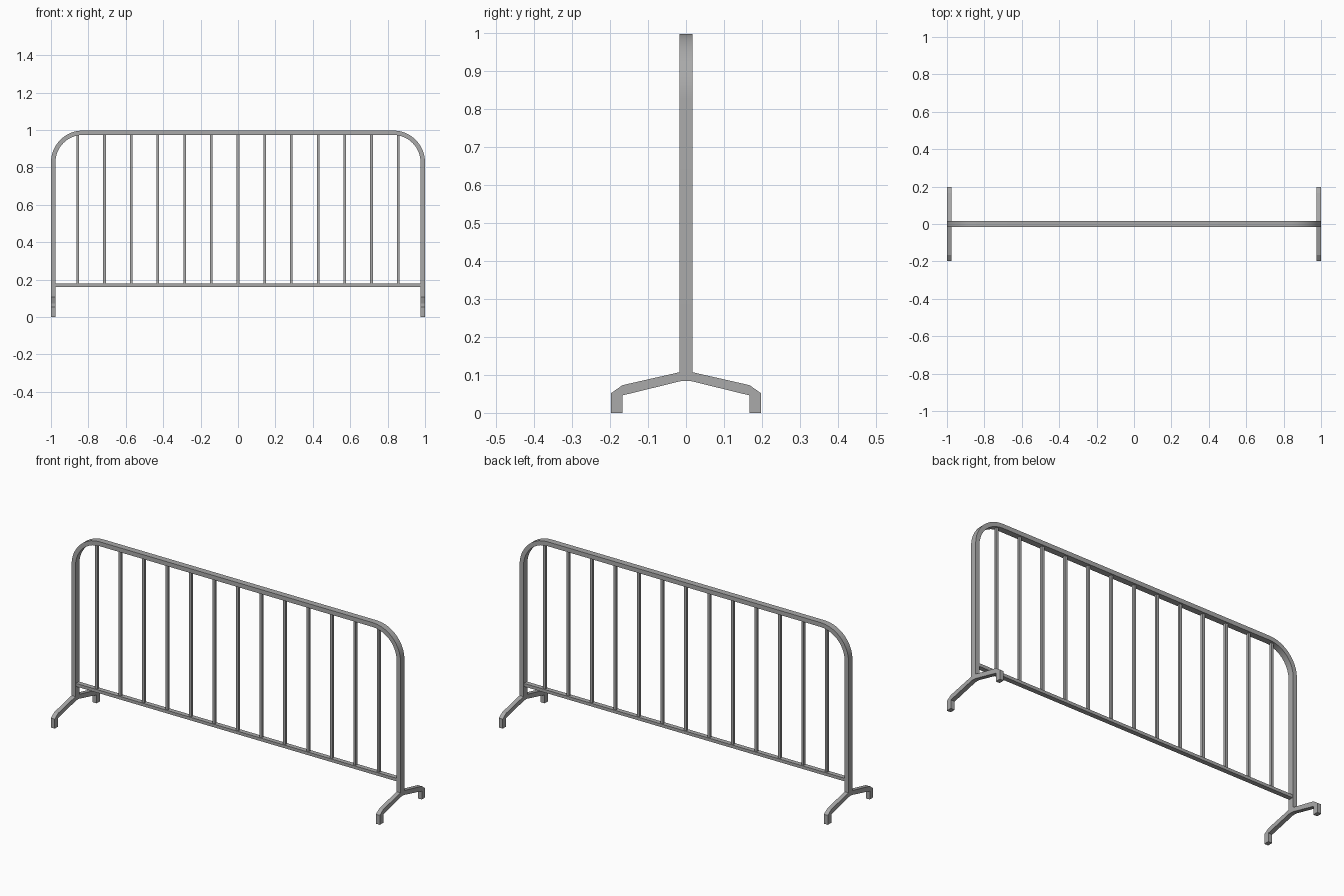
import bpy, bmesh, math
from mathutils import Vector

cube = bpy.data.objects.get("Cube")
if cube:
    bpy.data.objects.remove(cube, do_unlink=True)

steel = bpy.data.materials.new("galvanised_grey")
steel.use_nodes = True
grey = (0.4, 0.4, 0.4, 1)
steel.diffuse_color = grey
steel.node_tree.nodes["Principled BSDF"].inputs["Base Color"].default_value = grey


def finish(name, bm):
    bmesh.ops.recalc_face_normals(bm, faces=bm.faces)
    mesh = bpy.data.meshes.new(name)
    bm.to_mesh(mesh)
    bm.free()
    mesh.materials.append(steel)
    obj = bpy.data.objects.new(name, mesh)
    bpy.context.collection.objects.link(obj)
    return obj


def box(name, centre, size):
    bm = bmesh.new()
    bmesh.ops.create_cube(bm, size=1)
    bmesh.ops.scale(bm, vec=size, verts=bm.verts)
    bmesh.ops.translate(bm, vec=centre, verts=bm.verts)
    return finish(name, bm)


WIDTH, DEPTH, TOP = 0.024, 0.034, 0.997
RADIUS, POST_BASE = 0.17, 0.09
STEPS = 10

# Hooped frame: outer and inner outlines joined into a rectangular bar
half = []
for i in range(STEPS + 1):
    a = math.pi / 2 * i / STEPS
    half.append((Vector((1 - RADIUS, 0, TOP - RADIUS)),
                 Vector((math.cos(a), 0, math.sin(a)))))
path = [(c + d * RADIUS, c + d * (RADIUS - WIDTH)) for c, d in half]
path.insert(0, (Vector((1, 0, POST_BASE)), Vector((1 - WIDTH, 0, POST_BASE))))
mirror = Vector((-1, 1, 1))
path += [(o * mirror, i * mirror) for o, i in reversed(path)]

bm = bmesh.new()
side = Vector((0, DEPTH / 2, 0))
rings = [[bm.verts.new(p) for p in (o - side, o + side, i + side, i - side)]
         for o, i in path]
for a, b in zip(rings, rings[1:]):
    for k in range(4):
        n = (k + 1) % 4
        bm.faces.new((a[k], a[n], b[n], b[k]))
bm.faces.new(rings[0])
bm.faces.new(rings[-1])
frame = finish("hoop_frame", bm)
bpy.context.view_layer.objects.active = frame
frame.select_set(True)
bpy.ops.object.shade_smooth_by_angle(angle=math.radians(30))
frame.select_set(False)

# Bottom rail and upright bars
RAIL_Z = 0.17
box("bottom_rail", (0, 0, RAIL_Z), (2 - 2 * WIDTH, 0.026, 0.017))
for i in range(-6, 7):
    low, high = RAIL_Z, TOP - WIDTH
    box("upright_bar", (i * 0.1427, 0, (low + high) / 2), (0.014, 0.014, high - low))

# Bent feet: one half profile mirrored front to back, then extruded
outer = [(0.017, 0.107), (0.167, 0.073), (0.197, 0.052), (0.197, 0)]
inner = [(0.167, 0), (0.167, 0.046), (0.012, 0.084)]
profile = outer + inner
profile += [(-y, z) for y, z in reversed(profile)]
for name, x in (("left_foot", 1 - WIDTH), ("right_foot", -1)):
    bm = bmesh.new()
    face = bm.faces.new([bm.verts.new((x, y, z)) for y, z in profile])
    out = bmesh.ops.extrude_face_region(bm, geom=[face])
    moved = [v for v in out["geom"] if isinstance(v, bmesh.types.BMVert)]
    bmesh.ops.translate(bm, vec=(WIDTH, 0, 0), verts=moved)
    finish(name, bm)
